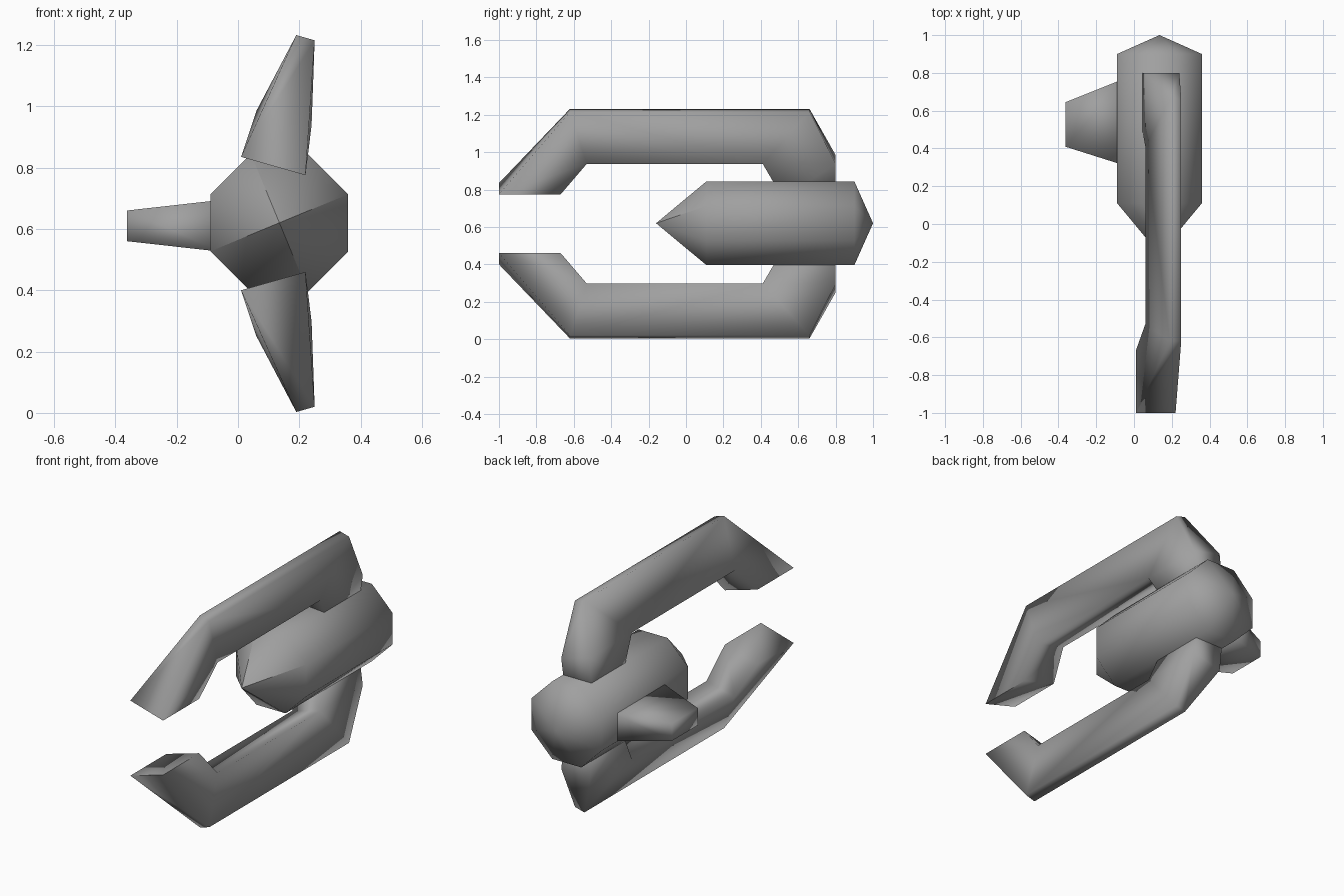
import bpy, bmesh, math
from mathutils import Vector

if "Cube" in bpy.data.objects:
    bpy.data.objects.remove(bpy.data.objects["Cube"], do_unlink=True)

# Single grey finish
grey = bpy.data.materials.new("mid_grey")
grey.use_nodes = True
grey.diffuse_color = (0.35, 0.35, 0.35, 1)
grey.node_tree.nodes["Principled BSDF"].inputs["Base Color"].default_value = grey.diffuse_color


def finish(name, bm, angle):
    """Turn a bmesh into a smooth shaded object."""
    bmesh.ops.recalc_face_normals(bm, faces=bm.faces)
    mesh = bpy.data.meshes.new(name)
    bm.to_mesh(mesh)
    bm.free()
    mesh.materials.append(grey)
    obj = bpy.data.objects.new(name, mesh)
    bpy.context.collection.objects.link(obj)
    bpy.ops.object.select_all(action="DESELECT")
    obj.select_set(True)
    bpy.context.view_layer.objects.active = obj
    bpy.ops.object.shade_smooth_by_angle(angle=math.radians(angle))
    return obj


MID_Z = 0.6175

# Body: eight-sided barrel with a pointed nose and a shallow tail cone
bm = bmesh.new()
cx, radius = 0.135, 0.243
rings = []
for y in (0.11, 0.9):
    ring = []
    for i in range(8):
        a = math.radians(22.5 + 45 * i)
        ring.append(bm.verts.new((cx + radius * math.cos(a), y, 0.62 + radius * math.sin(a))))
    rings.append(ring)
nose = bm.verts.new((cx, -0.16, 0.62))
tail = bm.verts.new((cx, 1.0, 0.62))
for i in range(8):
    j = (i + 1) % 8
    bm.faces.new((rings[0][i], rings[0][j], rings[1][j], rings[1][i]))
    bm.faces.new((nose, rings[0][j], rings[0][i]))
    bm.faces.new((tail, rings[1][i], rings[1][j]))
body = finish("body", bm, 80)
# Every second nose edge stays crisp
for e in body.data.edges:
    ids = sorted(e.vertices)
    if ids[1] == 16 and ids[0] % 2 == 0:
        e.use_edge_sharp = True

# Arms: tapering hooked blades, left and right (x, z) of each cross-section row
ROWS = {
    "root": ((0.04, 0.79), (0.215, 0.75)),
    "tip": ((0.01, 0.835), (0.22, 0.775)),
    "inner": ((0.06, 0.985), (0.24, 0.938)),
    "outer": ((0.19, 1.232), (0.25, 1.215)),
}
OUTLINE = [(-1, "tip"), (-0.62, "outer"), (0.66, "outer"), (0.8, "inner"), (0.8, "root"),
           (0.52, "root"), (0.41, "inner"), (-0.53, "inner"), (-0.67, "tip")]
SIDE_PANELS = [(0, 1, 7, 8), (1, 2, 6, 7), (2, 3, 6), (3, 4, 5, 6)]


def arm(name, flip):
    bm = bmesh.new()
    sides = []
    for s in (0, 1):
        side = []
        for y, row in OUTLINE:
            x, z = ROWS[row][s]
            side.append(bm.verts.new((x, y, 2 * MID_Z - z if flip else z)))
        sides.append(side)
        for panel in SIDE_PANELS:
            bm.faces.new([side[k] for k in panel])
    n = len(OUTLINE)
    for i in range(n):
        j = (i + 1) % n
        bm.faces.new((sides[0][i], sides[0][j], sides[1][j], sides[1][i]))
    finish(name, bm, 100)


arm("upper_arm", False)
arm("lower_arm", True)

# Side fin: tapered block, rooted inside the body
bm = bmesh.new()
bmesh.ops.create_cube(bm, size=1)
for v in bm.verts:
    tip = v.co.x < 0
    centre_y, length, height = (0.527, 0.236, 0.1) if tip else (0.54, 0.46, 0.17)
    v.co = Vector((-0.362 if tip else -0.05, centre_y + v.co.y * length, 0.61 + v.co.z * height))
finish("side_fin", bm, 100)
